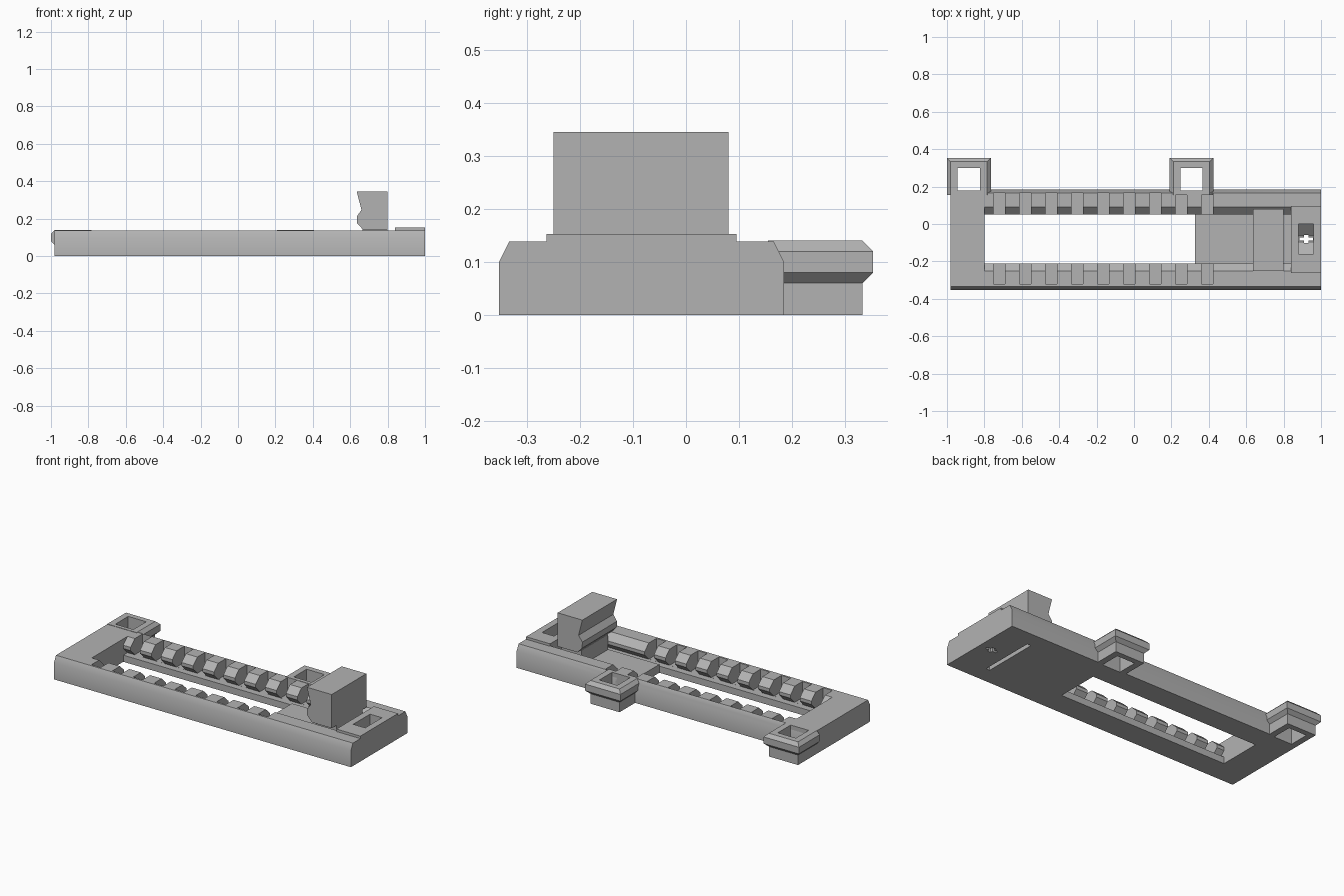
import bpy
import bmesh
import math
from mathutils import Vector

old = bpy.data.objects.get("Cube")
if old:
    bpy.data.objects.remove(old, do_unlink=True)

grey = bpy.data.materials.new("plain_grey")
grey.use_nodes = True
GREY = (0.45, 0.45, 0.45, 1)
grey.diffuse_color = GREY
grey.node_tree.nodes["Principled BSDF"].inputs["Base Color"].default_value = GREY

MID = -0.08  # centre line of the sliding channel


def finish(name, bm):
    bmesh.ops.recalc_face_normals(bm, faces=bm.faces)
    mesh = bpy.data.meshes.new(name)
    bm.to_mesh(mesh)
    bm.free()
    mesh.materials.append(grey)
    obj = bpy.data.objects.new(name, mesh)
    bpy.context.collection.objects.link(obj)
    return obj


def prism(name, points, start, end, axis="x"):
    """Extrude a profile: (y, z) points along x, or (x, z) points along y."""
    bm = bmesh.new()
    if axis == "x":
        verts = [bm.verts.new((start, a, b)) for a, b in points]
        shift = Vector((end - start, 0, 0))
    else:
        verts = [bm.verts.new((a, start, b)) for a, b in points]
        shift = Vector((0, end - start, 0))
    face = bm.faces.new(verts)
    out = bmesh.ops.extrude_face_region(bm, geom=[face])
    moved = [g for g in out["geom"] if isinstance(g, bmesh.types.BMVert)]
    bmesh.ops.translate(bm, verts=moved, vec=shift)
    return finish(name, bm)


def box(name, x0, x1, y0, y1, z0, z1):
    return prism(name, [(y0, z0), (y1, z0), (y1, z1), (y0, z1)], x0, x1)


def boolean(obj, tool, operation="DIFFERENCE"):
    mod = obj.modifiers.new("cut", "BOOLEAN")
    mod.operation = operation
    mod.solver = "EXACT"
    mod.object = tool
    bpy.context.view_layer.objects.active = obj
    bpy.ops.object.modifier_apply(modifier=mod.name)


def cut(objs, tool):
    tool.hide_render = True
    for obj in objs:
        boolean(obj, tool)
    bpy.data.objects.remove(tool, do_unlink=True)


def mirrored(half):
    """Complete a half profile of (offset from MID, z) points."""
    return [(MID - a, b) for a, b in half] + [(MID + a, b) for a, b in reversed(half)]


# Frame body with chamfered long edges and a raised end block
body = prism("frame_body", [(-0.353, 0), (0.185, 0), (0.185, 0.1), (0.166, 0.138),
                            (-0.334, 0.138), (-0.353, 0.1)], -0.98, 1.0)
raised = box("raised_end", 0.84, 1.0, -0.263, 0.095, 0.1, 0.153)
boolean(body, raised, "UNION")
bpy.data.objects.remove(raised, do_unlink=True)

# Undercut channel between the rails
cut([body], prism("channel", mirrored([(0.17, 0.2), (0.17, 0.138), (0.13, 0.1), (0.13, 0.08),
                                       (0.17, 0.04), (0.13, 0.04), (0.13, -0.02)]), -0.8, 0.84))

# Row of notches across both rails
for i in range(9):
    x = -0.72 + i * 0.139
    cut([body], box("notch", x - 0.031, x + 0.031, -0.322, 0.165, 0.0405, 0.2))

# Nut pocket, screw hole and cross opening in the end block
cut([body], prism("pocket", mirrored([(0.08, 0.2), (0.08, 0.085), (0.015, 0.03)]), 0.88, 0.96))
bm = bmesh.new()
bmesh.ops.create_cone(bm, cap_ends=True, segments=40, radius1=0.043, radius2=0.043, depth=0.14)
for v in bm.verts:
    v.co = Vector((v.co.z + 0.97, v.co.x - 0.085, v.co.y + 0.083))
cut([body], finish("screw_hole", bm))
bm = bmesh.new()
bmesh.ops.create_cone(bm, cap_ends=True, segments=40, radius1=0.043, radius2=0.053, depth=0.01)
for v in bm.verts:
    v.co = Vector((v.co.z + 1.0, v.co.x - 0.085, v.co.y + 0.083))
cut([body], finish("screw_hole_rim", bm))
for dx, dy in ((0.036, 0.008), (0.012, 0.022)):
    cut([body], box("cross", 0.92 - dx, 0.92 + dx, MID - dy, MID + dy, -0.02, 0.07))

# Floor plate under the jaw, with a slot on the underside
plate = box("floor_plate", 0.325, 0.84, MID - 0.13, MID + 0.13, 0.0, 0.05)
cut([body, plate], box("slot", 0.79, 0.815, -0.25, 0.09, -0.02, 0.03))


# Square sockets on the back: stem, flared flange, chamfered top
def socket(name, xc):
    rings = [(0.0, 0.02), (0.06, 0.02), (0.08, 0.0), (0.12, 0.0), (0.14, 0.02)]
    bm = bmesh.new()
    loops = []
    for z, inset in rings:
        h = 0.1175 - inset
        back = 0.353 - inset
        loops.append([bm.verts.new(p) for p in ((xc - h, 0.155, z), (xc + h, 0.155, z),
                                                (xc + h, back, z), (xc - h, back, z))])
    for low, high in zip(loops, loops[1:]):
        for k in range(4):
            n = (k + 1) % 4
            bm.faces.new((low[k], low[n], high[n], high[k]))
    bm.faces.new(loops[0])
    bm.faces.new(loops[-1])
    obj = finish(name, bm)
    cut([body, obj], box("socket_hole", xc - 0.06, xc + 0.06, 0.178, 0.3, -0.02, 0.2))
    return obj


sockets = [socket("end_socket", -0.8825), socket("middle_socket", 0.3075)]

# Sliding jaw with a grooved gripping face, on a neck in the channel
jaw = prism("jaw", [(0.8, 0.345), (0.635, 0.345), (0.66, 0.247), (0.635, 0.212),
                    (0.637, 0.175), (0.668, 0.142), (0.8, 0.142)], -0.25, 0.08, "y")
neck = prism("jaw_neck", mirrored([(0.125, 0.142), (0.125, 0.049)]), 0.665, 0.8)

for obj in [body, plate, jaw, neck] + sockets:
    bpy.ops.object.select_all(action="DESELECT")
    obj.select_set(True)
    bpy.context.view_layer.objects.active = obj
    bpy.ops.object.shade_smooth_by_angle(angle=math.radians(30))
